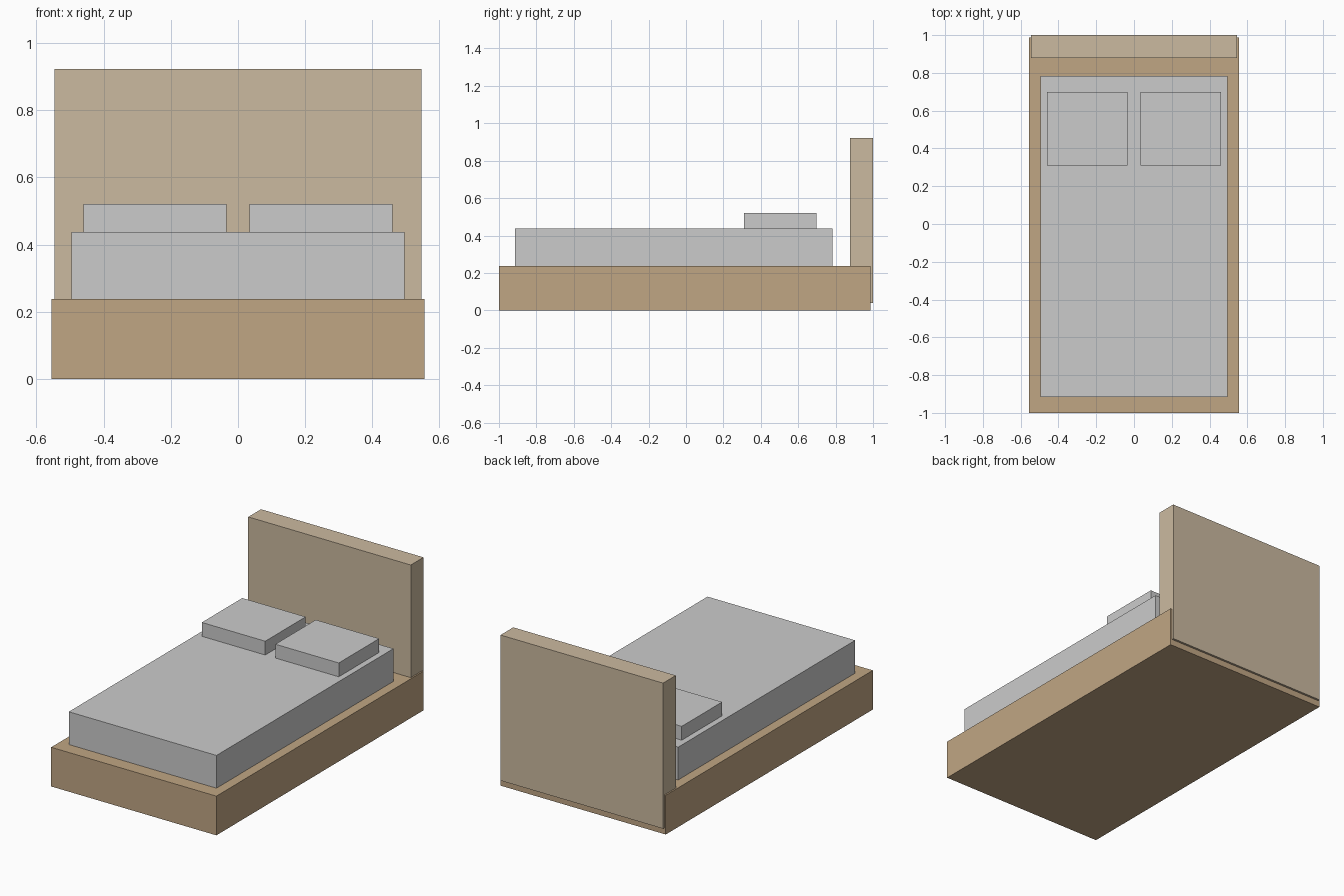
import bpy
import bmesh
from mathutils import Vector

if "Cube" in bpy.data.objects:
    bpy.data.objects.remove(bpy.data.objects["Cube"])


def material(name, color):
    m = bpy.data.materials.new(name)
    m.diffuse_color = color
    m.use_nodes = True
    m.node_tree.nodes["Principled BSDF"].inputs["Base Color"].default_value = m.diffuse_color
    return m


def box(name, lo, hi, mat=None):
    lo, hi = Vector(lo), Vector(hi)
    bm = bmesh.new()
    bmesh.ops.create_cube(bm, size=1)
    bmesh.ops.scale(bm, vec=hi - lo, verts=bm.verts)
    mesh = bpy.data.meshes.new(name)
    bm.to_mesh(mesh)
    bm.free()
    obj = bpy.data.objects.new(name, mesh)
    obj.location = (lo + hi) / 2
    bpy.context.collection.objects.link(obj)
    if mat:
        mesh.materials.append(mat)
    return obj


wood = material("wood", (0.53, 0.38, 0.23, 1))
pale_wood = material("pale_wood", (0.60, 0.49, 0.35, 1))

# Solid base, with the headboard overlapping its back end
box("bed_base", (-0.555, -1, 0), (0.555, 0.987, 0.238), wood)
box("headboard", (-0.546, 0.878, 0.038), (0.546, 1, 0.922), pale_wood)

# Mattress resting on the base
box("mattress", (-0.496, -0.915, 0.238), (0.496, 0.783, 0.437))

# Two matching pillows
for side, x in (("left", -0.247), ("right", 0.247)):
    box(side + "_pillow", (x - 0.213, 0.31, 0.437), (x + 0.213, 0.698, 0.521))
